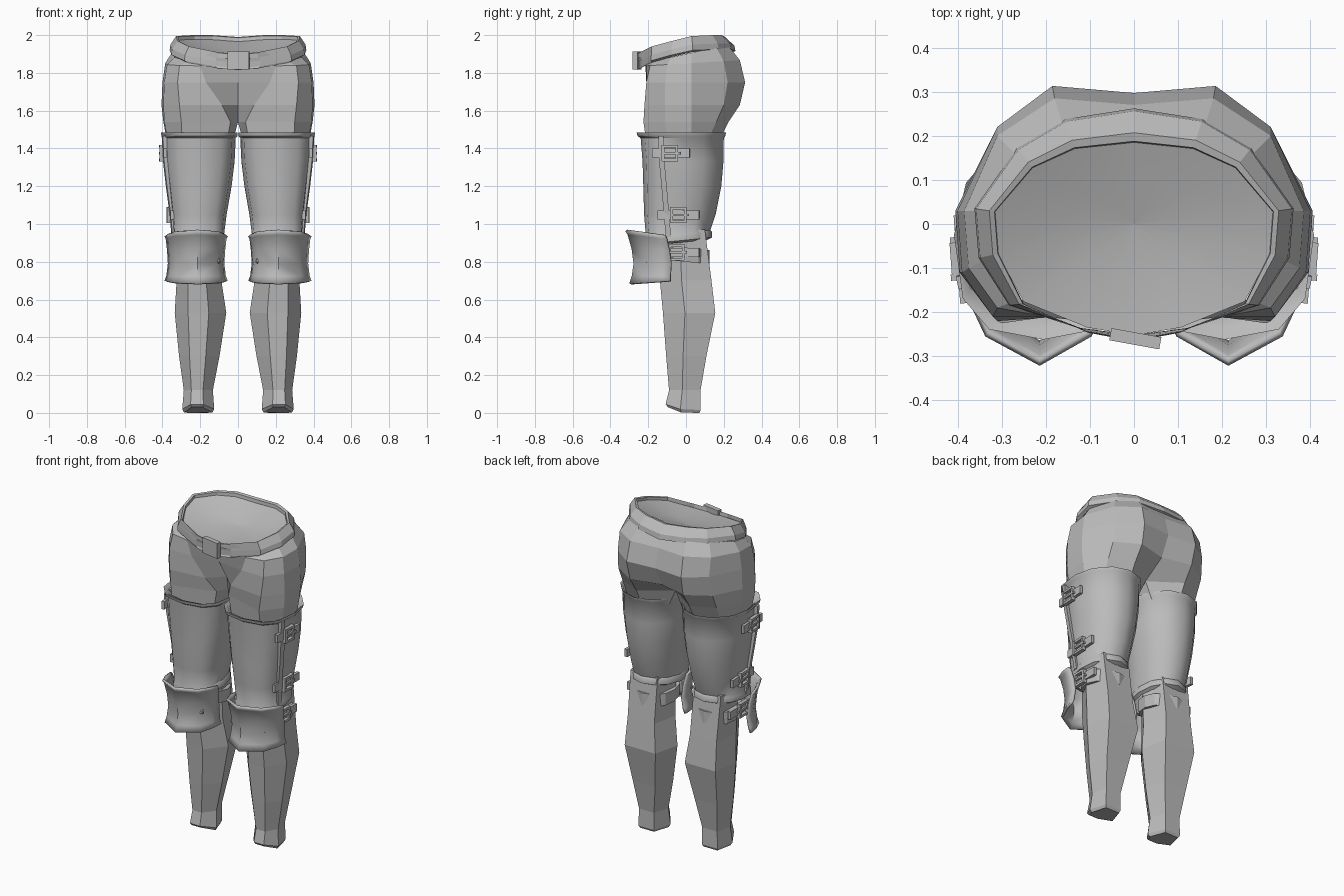
import bpy, bmesh, math
from mathutils import Matrix, Vector

if "Cube" in bpy.data.objects:
    bpy.data.objects.remove(bpy.data.objects["Cube"])

grey = bpy.data.materials.new("plain_grey")
grey.diffuse_color = (0.5, 0.5, 0.5, 1)
grey.use_nodes = True
grey.node_tree.nodes["Principled BSDF"].inputs["Base Color"].default_value = grey.diffuse_color


def finish(name, bm, mirror=True, smooth=None, thick=0):
    """Turn a bmesh into a named object, mirrored to the other side if asked."""
    bmesh.ops.recalc_face_normals(bm, faces=bm.faces)
    me = bpy.data.meshes.new(name)
    bm.to_mesh(me)
    bm.free()
    me.materials.append(grey)
    ob = bpy.data.objects.new(name, me)
    bpy.context.collection.objects.link(ob)
    if smooth:
        bpy.context.view_layer.objects.active = ob
        ob.select_set(True)
        bpy.ops.object.shade_smooth_by_angle(angle=math.radians(smooth))
        ob.select_set(False)
    if thick:
        m = ob.modifiers.new("thickness", 'SOLIDIFY')
        m.thickness = thick
        m.offset = 1
    if mirror:
        m = ob.modifiers.new("other_side", 'MIRROR')
        m.merge_threshold = 0.0005
    return ob


def loft(rings, closed=True, caps=False):
    """Skin a stack of equal-length point rings."""
    bm = bmesh.new()
    rows = [[bm.verts.new(p) for p in r] for r in rings]
    n = len(rows[0])
    for a, b in zip(rows, rows[1:]):
        for i in range(n if closed else n - 1):
            j = (i + 1) % n
            bm.faces.new((a[i], a[j], b[j], b[i]))
    if caps:
        bm.faces.new(rows[0])
        bm.faces.new(rows[-1])
    return bm


def oval(z, x0, x1, y0, y1, tilt=0, n=12):
    """Outline between the given limits, squarish in front and round behind."""
    pts = []
    for i in range(n):
        a = 2 * math.pi * i / n
        c, s = math.cos(a), math.sin(a)
        power = 0.72 if s < -0.01 else 1
        c = math.copysign(abs(c) ** power, c)
        s = math.copysign(abs(s) ** power, s)
        y = (y0 + y1) / 2 + s * (y1 - y0) / 2
        pts.append(((x0 + x1) / 2 + c * (x1 - x0) / 2, y, z + tilt * y))
    return pts


def box(bm, center, size, turn=0):
    """Add a box turned about z."""
    m = (Matrix.Translation(center) @ Matrix.Rotation(turn, 4, 'Z')
         @ Matrix.Diagonal((*size, 1)))
    bmesh.ops.create_cube(bm, size=1, matrix=m)


# Hips: half outlines from front centre round the side to back centre
hips = [
    (1.90, .22, [(0, -.235), (.12, -.22), (.26, -.17), (.335, -.08), (.35, .03), (.27, .16), (.16, .22), (0, .23)]),
    (1.85, .06, [(0, -.215), (.2, -.21), (.31, -.19), (.375, -.1), (.385, .03), (.31, .2), (.18, .285), (0, .27)]),
    (1.75, 0, [(0, -.185), (.17, -.21), (.32, -.21), (.39, -.11), (.4, .03), (.31, .22), (.185, .313), (0, .297)]),
    (1.63, 0, [(0, -.11), (.085, -.195), (.31, -.22), (.395, -.11), (.405, .03), (.32, .2), (.18, .285), (0, .24)]),
    (1.54, 0, [(0, -.03), (.04, -.15), (.3, -.225), (.39, -.11), (.395, .03), (.32, .16), (.18, .225), (0, .10)]),
    (1.43, 0, [(.03, -.03), (.06, -.15), (.3, -.21), (.37, -.1), (.375, .03), (.32, .11), (.18, .17), (.05, .1)]),
]
rings = [[(x, y, z + t * y) for x, y in pts] for z, t, pts in hips]
bm = loft(rings, closed=False)
bm.verts.ensure_lookup_table()
bm.faces.new([bm.verts[i] for i in (32, 39, 47, 40)])  # inner thigh
finish("hips", bm)

# Belt: slanted band, leaning out at the back and nearly upright in front
edge = [(0, -.262, 1.90), (.11, -.243, 1.91), (.26, -.182, 1.94), (.32, -.07, 1.97),
        (.328, .03, 1.995), (.24, .14, 2.0), (.14, .19, 2.0), (0, .207, 1.99)]


def grow(k, dz):
    pts = []
    for x, y, z in edge:
        d = Vector((x / .33, y / .22, 0)).normalized() * k
        f = 1 + 3 * y if y > 0 else 1 + 5 * y
        pts.append((x + d.x, y + d.y * f, z + dz))
    return pts


finish("belt", loft([grow(.012, -.085), grow(.034, -.075), grow(.03, -.045), grow(0, 0),
                     grow(-.012, -.004), grow(-.014, -.03)], closed=False))

# Waist cover: shallow dish closing the top
dish = [(x * .965, y * .965, z - .02) for x, y, z in edge]
finish("waist_cover", loft([dish, [(x * .5, y * .5, 1.915 + y * .12) for x, y, z in dish],
                            [(0, 0, 1.905)] * 8], closed=False), smooth=60)

# Belt buckle
bm = bmesh.new()
box(bm, (.003, -.26, 1.866), (.115, .028, .095), turn=-.18)
finish("belt_buckle", bm, mirror=False)

# Thigh plates: smooth tapered shells with a flared rim at both ends
finish("thigh_plate", loft([
    oval(1.44, .03, .375, -.21, .18), oval(1.475, .015, .395, -.235, .195),
    oval(1.485, .003, .408, -.262, .212), oval(1.465, .003, .405, -.256, .208),
    oval(1.455, .012, .395, -.24, .2), oval(1.33, .018, .39, -.23, .198),
    oval(1.2, .034, .375, -.226, .187), oval(1.05, .06, .356, -.222, .157),
    oval(.955, .073, .347, -.212, .129, .1), oval(.945, .066, .353, -.217, .137, .1),
    oval(.915, .066, .353, -.217, .137, .1), oval(.905, .085, .335, -.19, .112, .1)]), smooth=40)

# Seam strip down the outer side of each thigh plate
seam = [(1.465, .392, -.135), (1.33, .385, -.13), (1.2, .37, -.118), (1.05, .35, -.105), (.93, .34, -.095)]
finish("thigh_seam", loft([[(x - .03, y - .012, z), (x + .006, y - .012, z), (x + .012, y + .016, z),
                            (x - .03, y + .016, z)] for z, x, y in seam], caps=True))

# Knee band
finish("knee_band", loft([
    oval(.80, .1, .32, -.09, .09, -.1), oval(.80, .078, .342, -.115, .125, -.1),
    oval(.875, .074, .346, -.115, .125, -.1), oval(.875, .1, .32, -.09, .09, -.1)]))


# Lower legs: six-sided, with a flat front and a broad flat calf
def shin(z, x0, x1, y0, y1, b=.14, zs=(0, 0, 0)):
    w, y = x1 - x0, y0 + (y1 - y0) * .42
    return [(x0 + w * .34, y0, z + zs[0]), (x0 + w * .74, y0, z + zs[0]), (x1, y, z + zs[1]),
            (x1 - w * b * .7, y1, z + zs[2]), (x0 + w * b, y1, z + zs[2]), (x0, y, z + zs[1])]


finish("lower_leg", loft([
    shin(.97, .09, .33, -.13, .1), shin(.7, .088, .325, -.138, .135), shin(.53, .062, .335, -.122, .155),
    shin(.3, .098, .312, -.105, .108, .17), shin(.12, .133, .287, -.09, .077, .2),
    shin(.045, .126, .295, -.108, .078, .22, (0, -.025, -.03)),
    shin(.03, .135, .285, -.095, .07, .22, (0, -.028, -.03))], caps=True))

# Knee guards: ridged plates flaring at top and bottom
rows = [(.97, .942, .157, -.31, -.11), (.95, .925, .148, -.297, -.1), (.87, .86, .14, -.274, -.085),
        (.79, .79, .136, -.264, -.075), (.72, .722, .144, -.274, -.08), (.68, .695, .155, -.287, -.08)]
plan = [(-1, 0), (-.92, .3), (-.72, .68), (0, 1), (.72, .68), (.92, .3), (1, 0)]
finish("knee_guard", loft([[(.222 + w * u - .008 * v, yr + (yf - yr) * v, ze + (zc - ze) * v) for u, v in plan]
                           for zc, ze, w, yf, yr in rows], closed=False), thick=-.014, smooth=60)

# Knee guard rivets
bm = bmesh.new()
for x in (.108, .315):
    bmesh.ops.create_icosphere(bm, subdivisions=1, radius=.018, matrix=Matrix.Translation((x, -.2, .805)))
finish("knee_rivets", bm)

# Side straps with square buckles: height, strap ends, buckle centre, surface at both ends
for name, z, y0, y1, yb, xa, xb in (("upper_strap", 1.375, -.18, .02, -.085, .385, .4),
                                    ("middle_strap", 1.048, -.15, .07, -.04, .348, .36),
                                    ("knee_strap", .85, -.11, .07, -.05, .338, .342)):
    bm = bmesh.new()
    turn = -math.atan2(xb - xa, y1 - y0)
    xm = xa + (xb - xa) * (yb - y0) / (y1 - y0)
    box(bm, ((xa + xb) / 2, (y0 + y1) / 2, z), (.018, y1 - y0, .048), turn)
    for side in (-1, 1):
        box(bm, (xm + .012, yb, z + side * .036), (.022, .085, .014), turn)
        box(bm, (xm + .012, yb + side * .036, z), (.022, .014, .085), turn)
    box(bm, (xm + .016, yb + .01, z), (.012, .09, .012), turn)
    finish(name, bm)
